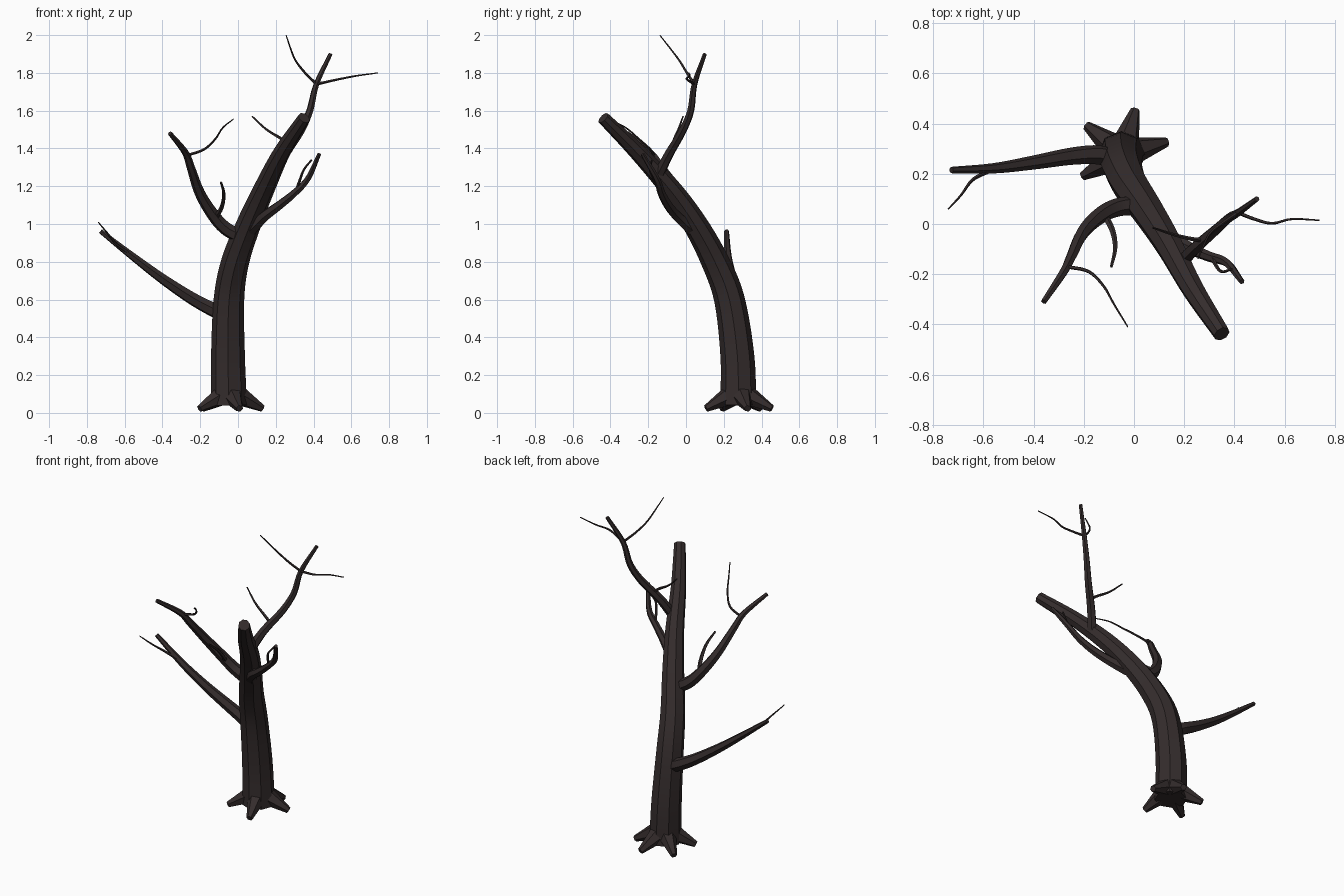
import bpy, bmesh, math
from mathutils import Vector

cube = bpy.data.objects.get("Cube")
if cube:
    bpy.data.objects.remove(cube, do_unlink=True)

bark = bpy.data.materials.new("dark_bark")
bark.use_nodes = True
color = (0.034, 0.025, 0.025, 1)
bark.diffuse_color = color
bsdf = bark.node_tree.nodes["Principled BSDF"]
bsdf.inputs["Base Color"].default_value = color
bsdf.inputs["Roughness"].default_value = 0.9


def smooth_path(points, steps):
    """Catmull-Rom curve through the given points."""
    p = [Vector(q) for q in points]
    p = [2 * p[0] - p[1]] + p + [2 * p[-1] - p[-2]]
    path = []
    for i in range(1, len(p) - 2):
        a, b, c, d = p[i - 1:i + 3]
        for s in range(steps):
            t = s / steps
            path.append(0.5 * (2 * b + (c - a) * t + (2 * a - 5 * b + 4 * c - d) * t ** 2
                               + (3 * b - a - 3 * c + d) * t ** 3))
    return path + [p[-2]]


def limb(name, points, start, end, sides=6, steps=5, power=1.0):
    """Tapered, capped tube that follows a smooth path."""
    path = smooth_path(points, steps)
    lengths = [0.0]
    for a, b in zip(path, path[1:]):
        lengths.append(lengths[-1] + (b - a).length)
    bm = bmesh.new()
    rings, axis, last = [], None, None
    for i, co in enumerate(path):
        tangent = (path[min(i + 1, len(path) - 1)] - path[max(i - 1, 0)]).normalized()
        if axis is None:
            axis = tangent.orthogonal().normalized()
        else:
            axis = last.rotation_difference(tangent) @ axis
        last = tangent
        side = tangent.cross(axis)
        r = start + (end - start) * (lengths[i] / lengths[-1]) ** power
        rings.append([bm.verts.new(co + r * (axis * math.cos(k * math.tau / sides)
                                             + side * math.sin(k * math.tau / sides)))
                      for k in range(sides)])
    for a, b in zip(rings, rings[1:]):
        for k in range(sides):
            n = (k + 1) % sides
            bm.faces.new((a[k], a[n], b[n], b[k]))
    bm.faces.new(rings[0][::-1])
    bm.faces.new(rings[-1])
    bmesh.ops.recalc_face_normals(bm, faces=bm.faces)
    mesh = bpy.data.meshes.new(name)
    bm.to_mesh(mesh)
    bm.free()
    mesh.materials.append(bark)
    obj = bpy.data.objects.new(name, mesh)
    bpy.context.collection.objects.link(obj)
    bpy.ops.object.select_all(action="DESELECT")
    obj.select_set(True)
    bpy.context.view_layer.objects.active = obj
    bpy.ops.object.shade_smooth_by_angle(angle=math.radians(30))


# Leaning trunk
limb("trunk", [(-.048, .277, .04), (-.053, .272, .3), (-.048, .23, .6), (-.015, .155, .8),
               (.057, .048, 1), (.14, -.085, 1.19), (.235, -.26, 1.385), (.35, -.438, 1.562)],
     .095, .034, sides=8, power=1.25)

# Five stubby roots around the base
for i, deg in enumerate((15, 74, 142, 209, 287)):
    d = Vector((math.cos(math.radians(deg)), math.sin(math.radians(deg)), 0))
    base = Vector((-.045, .28, 0))
    limb(f"root_{i + 1}", [base + d * .05 + Vector((0, 0, .092)),
                           base + d * .182 + Vector((0, 0, .023))], .054, .019, steps=1)

# Low right branch and its twig
limb("low_branch", [(-.07, .25, .52), (-.14, .275, .55), (-.25, .27, .61), (-.4, .245, .71),
                    (-.56, .222, .83), (-.728, .215, .962)], .042, .013)
limb("low_twig", [(-.58, .21, .85), (-.645, .175, .895), (-.69, .115, .95), (-.74, .06, 1.01)],
     .009, .003, sides=5)

# Middle right branch and its twigs
limb("middle_branch", [(.02, .075, .93), (-.07, .065, .98), (-.14, .03, 1.06), (-.205, -.035, 1.17),
                       (-.25, -.13, 1.3), (-.28, -.19, 1.38), (-.36, -.31, 1.48)], .04, .012)
limb("middle_twig_short", [(-.12, .04, 1.03), (-.085, -.03, 1.09), (-.075, -.1, 1.16),
                           (-.09, -.17, 1.22)], .015, .006, sides=5)
limb("middle_twig_long", [(-.265, -.17, 1.365), (-.18, -.19, 1.395), (-.12, -.25, 1.45),
                          (-.08, -.32, 1.51), (-.025, -.41, 1.555)], .008, .003, sides=5)

# Left branch hugging the trunk
limb("left_branch", [(.07, .03, .97), (.14, -.045, 1.04), (.22, -.095, 1.1), (.3, -.13, 1.165),
                     (.37, -.155, 1.24), (.43, -.23, 1.37)], .034, .011)
limb("left_twig", [(.31, -.13, 1.18), (.33, -.17, 1.24), (.35, -.19, 1.29), (.39, -.18, 1.34)],
     .009, .005, sides=5)

# Upper branch and its three twigs
limb("upper_branch", [(.2, -.14, 1.27), (.25, -.09, 1.37), (.33, -.02, 1.49), (.38, .025, 1.6),
                      (.415, .045, 1.74), (.49, .1, 1.9)], .029, .011)
limb("upper_twig_high", [(.415, .045, 1.74), (.355, .005, 1.8), (.305, -.035, 1.865),
                         (.28, -.08, 1.925), (.255, -.138, 1.999)], .008, .003, sides=5)
limb("upper_twig_side", [(.415, .045, 1.74), (.48, .02, 1.755), (.55, .003, 1.77),
                         (.63, .02, 1.785), (.74, .015, 1.8)], .008, .003, sides=5)
limb("upper_twig_low", [(.28, -.065, 1.41), (.23, -.06, 1.45), (.15, -.04, 1.5),
                        (.075, -.015, 1.57)], .01, .004, sides=5)
